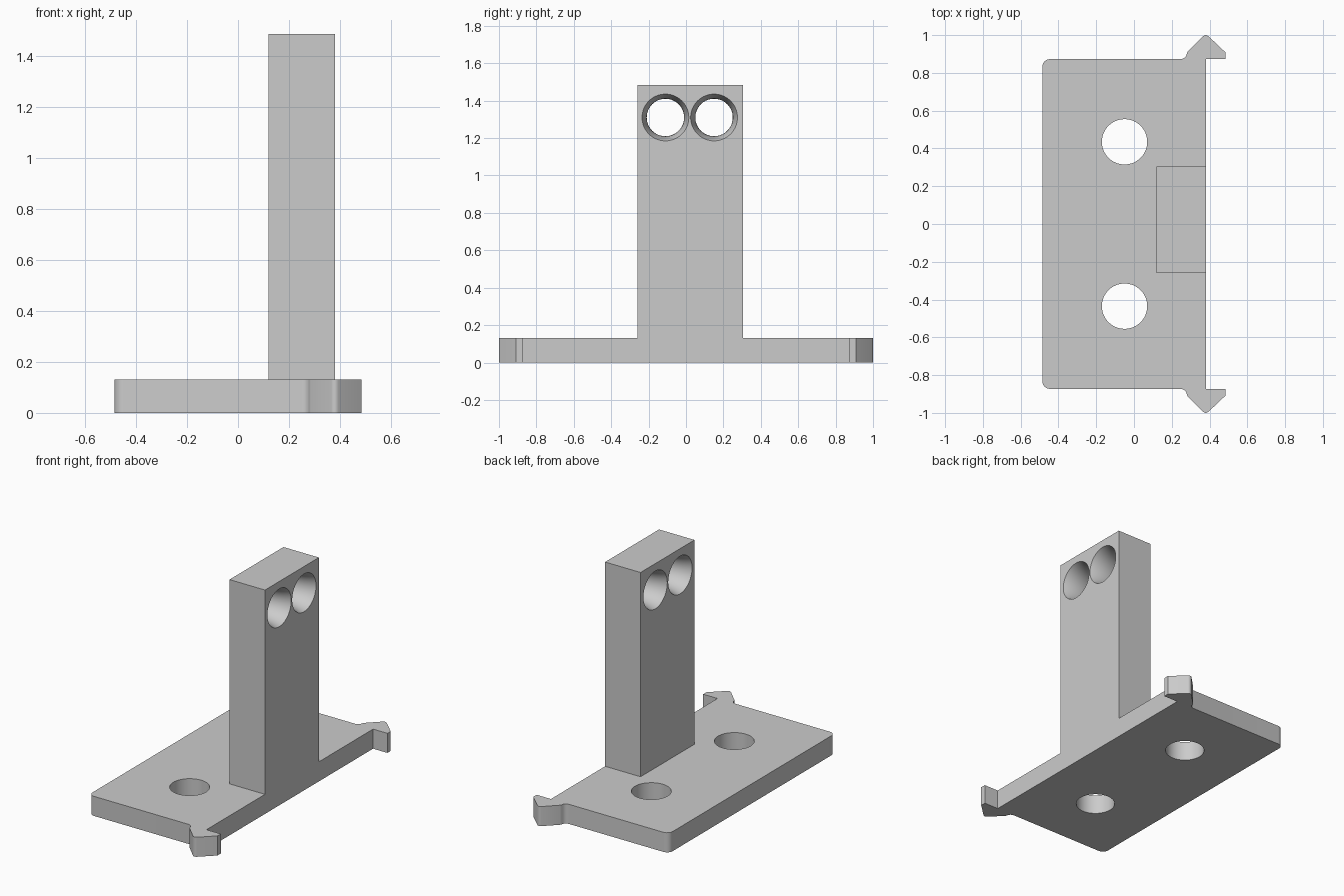
import bpy, bmesh, math
from mathutils import Vector

cube = bpy.data.objects.get("Cube")
if cube:
    bpy.data.objects.remove(cube, do_unlink=True)

grey = bpy.data.materials.new("light_grey")
grey.use_nodes = True
colour = (0.6, 0.6, 0.6, 1)
grey.diffuse_color = colour
grey.node_tree.nodes["Principled BSDF"].inputs["Base Color"].default_value = colour

PLATE_TOP = 0.13
POST_X = (0.12, 0.38)
POST_Y = (-0.26, 0.305)


def add_object(name, bm):
    bmesh.ops.recalc_face_normals(bm, faces=bm.faces)
    mesh = bpy.data.meshes.new(name)
    bm.to_mesh(mesh)
    bm.free()
    mesh.materials.append(grey)
    obj = bpy.data.objects.new(name, mesh)
    bpy.context.collection.objects.link(obj)
    return obj


def extrude_outline(name, points, z0, z1):
    bm = bmesh.new()
    face = bm.faces.new([bm.verts.new((x, y, z0)) for x, y in points])
    top = bmesh.ops.extrude_face_region(bm, geom=[face])["geom"]
    moved = [v for v in top if isinstance(v, bmesh.types.BMVert)]
    bmesh.ops.translate(bm, verts=moved, vec=(0, 0, z1 - z0))
    return add_object(name, bm)


def lathe(name, profile, centre, axis, segments=64):
    """Closed round cutter from (radius, distance along axis) pairs."""
    bm = bmesh.new()
    turn = Vector((0, 0, 1)).rotation_difference(Vector(axis))
    rings = []
    for r, d in profile:
        angles = [2 * math.pi * i / segments for i in range(segments)]
        rings.append([bm.verts.new(Vector(centre) + turn @ Vector(
            (r * math.cos(a), r * math.sin(a), d))) for a in angles])
    for low, high in zip(rings, rings[1:]):
        for i in range(segments):
            j = (i + 1) % segments
            bm.faces.new((low[i], low[j], high[j], high[i]))
    bm.faces.new(rings[0])
    bm.faces.new(rings[-1])
    cutter = add_object(name, bm)
    cutter.hide_render = True
    return cutter


def cut(obj, cutter):
    mod = obj.modifiers.new("cut", 'BOOLEAN')
    mod.operation = 'DIFFERENCE'
    mod.solver = 'EXACT'
    mod.object = cutter
    bpy.context.view_layer.objects.active = obj
    bpy.ops.object.modifier_apply(modifier=mod.name)
    bpy.data.objects.remove(cutter, do_unlink=True)


def arc(cx, cy, r, start, end, steps=6):
    angles = [math.radians(start + (end - start) * i / steps) for i in range(steps + 1)]
    return [(cx + r * math.cos(a), cy + r * math.sin(a)) for a in angles]


# Base plate outline: one half with its snap hook, mirrored across y
half = [(0.38, 0.873), (0.485, 0.873), (0.485, 0.908)]
half += arc(0.38, 0.98, 0.02, 45, 135, 4)
half += [(0.285, 0.914)]
half += arc(0.248, 0.905, 0.032, 0, -90, 4)
half += arc(-0.445, 0.833, 0.04, 90, 180)
outline = half + [(x, -y) for x, y in reversed(half)]
plate = extrude_outline("base_plate", outline, 0, PLATE_TOP)

# Screw holes through the plate
for y in (-0.435, 0.435):
    cut(plate, lathe("screw_hole", [(0.12, -0.1), (0.12, 0.3)], (-0.05, y, 0), (0, 0, 1)))

# Upright post
corners = [(x, y) for x, y in zip(POST_X + POST_X[::-1], (POST_Y[0],) * 2 + (POST_Y[1],) * 2)]
post = extrude_outline("upright_post", corners, PLATE_TOP, 1.485)

# Waisted holes through the post, narrowest halfway
depth, mouth, throat = 0.13, 0.125, 0.1
sag = mouth - throat
bend = (depth ** 2 + sag ** 2) / (2 * sag)
steps = 7
waist = []
for i in range(-steps, steps + 1):
    d = depth * 1.02 * i / steps
    waist.append((throat + bend - math.sqrt(bend ** 2 - d ** 2), d))
for y in (-0.11, 0.15):
    cut(post, lathe("post_hole", waist, (sum(POST_X) / 2, y, 1.31), (1, 0, 0)))

# Smooth curved walls, keep hard edges
for obj in (plate, post):
    bpy.ops.object.select_all(action='DESELECT')
    obj.select_set(True)
    bpy.context.view_layer.objects.active = obj
    bpy.ops.object.shade_smooth_by_angle(angle=math.radians(30))
